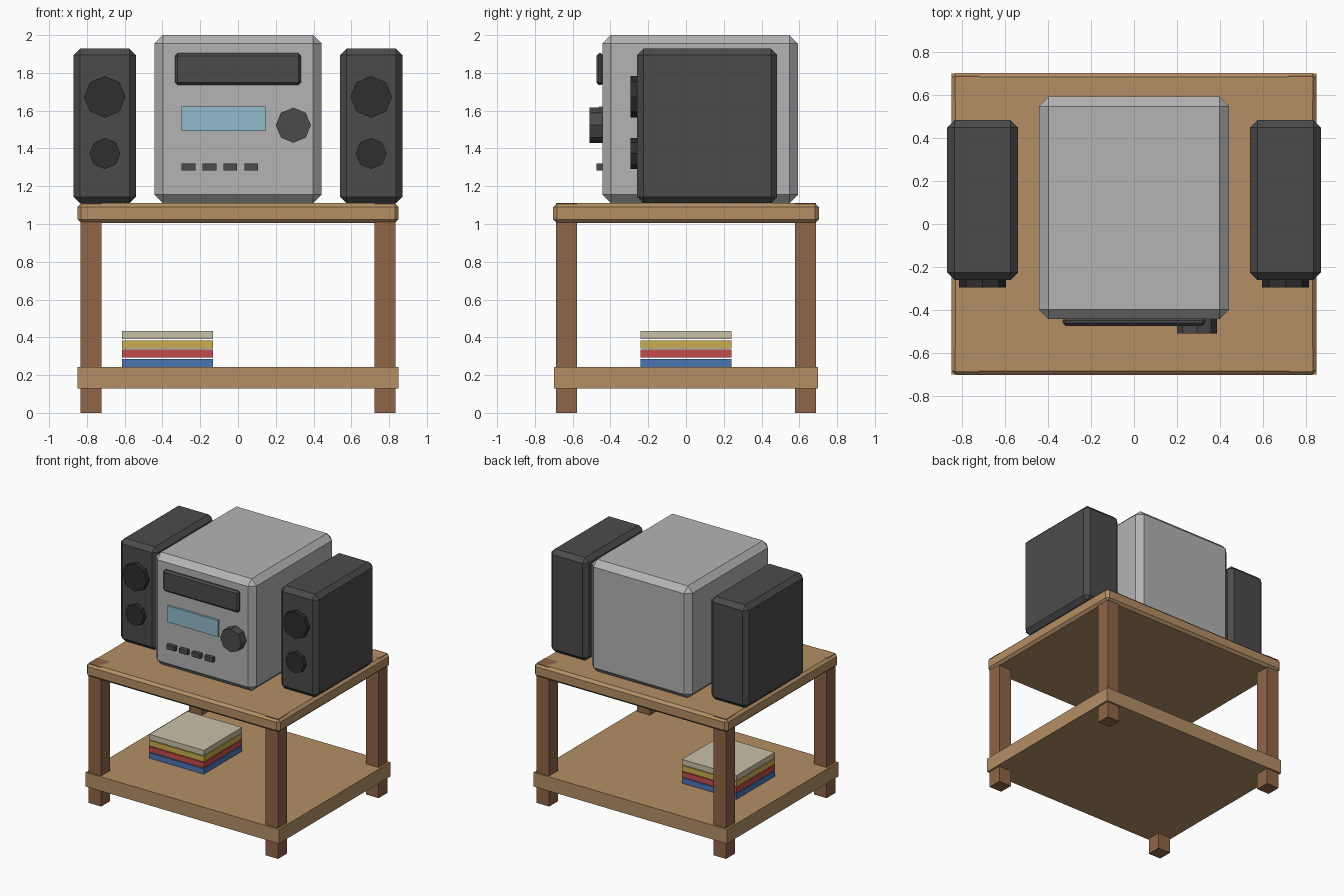
import bpy, bmesh, math
from mathutils import Matrix

if "Cube" in bpy.data.objects:
    bpy.data.objects.remove(bpy.data.objects["Cube"])


def srgb(r, g, b):
    def lin(c):
        c /= 255
        return c / 12.92 if c <= 0.04045 else ((c + 0.055) / 1.055) ** 2.4
    return (lin(r), lin(g), lin(b), 1)


def material(name, *rgb):
    m = bpy.data.materials.new(name)
    m.diffuse_color = srgb(*rgb)
    m.use_nodes = True
    m.node_tree.nodes["Principled BSDF"].inputs["Base Color"].default_value = m.diffuse_color
    return m


WOOD = material("light wood", 180, 143, 101)
LEG = material("brown wood", 144, 101, 71)
SILVER = material("silver grey", 180, 180, 180)
DARK = material("dark grey", 75, 75, 75)
BLACK = material("soft black", 46, 46, 46)
SCREEN = material("pale blue", 145, 187, 205)
BOOKS = [("blue", (75, 117, 180)), ("red", (197, 76, 76)),
         ("yellow", (203, 174, 80)), ("cream", (200, 192, 166))]


def finish(name, bm, mat):
    mesh = bpy.data.meshes.new(name)
    bm.to_mesh(mesh)
    bm.free()
    mesh.materials.append(mat)
    ob = bpy.data.objects.new(name, mesh)
    bpy.context.collection.objects.link(ob)
    return ob


def box(name, x, y, z, mat, chamfer=0):
    """Box from (min, max) ranges, with optional flat chamfer on all edges."""
    bm = bmesh.new()
    bmesh.ops.create_cube(bm, size=1)
    for v in bm.verts:
        v.co = [r[0] if c < 0 else r[1] for c, r in zip(v.co, (x, y, z))]
    if chamfer:
        bmesh.ops.bevel(bm, geom=bm.edges[:], offset=chamfer, segments=1,
                        affect='EDGES', profile=0.5)
    return finish(name, bm, mat)


def disc(name, x, z, radius, y, mat):
    """Eight-sided cylinder along y."""
    bm = bmesh.new()
    m = Matrix.Translation((x, sum(y) / 2, z)) @ Matrix.Rotation(math.pi / 2, 4, 'X')
    bmesh.ops.create_cone(bm, cap_ends=True, segments=8, radius1=radius,
                          radius2=radius, depth=y[1] - y[0], matrix=m)
    return finish(name, bm, mat)


# Table
box("table_top", (-.85, .85), (-.703, .703), (1.005, 1.11), WOOD, .02)
box("lower_shelf", (-.85, .85), (-.70, .70), (.13, .243), WOOD)
for sx, side in ((-1, "left"), (1, "right")):
    for sy, end in ((-1, "front"), (1, "back")):
        cx, cy = sx * .778, sy * .632
        box(f"{end}_{side}_leg", (cx - .056, cx + .056), (cy - .056, cy + .056),
            (0, 1.11), LEG)

# Stack of books on the shelf
for i, (colour, rgb) in enumerate(BOOKS):
    z = .243 + i * .049
    box(f"{colour}_book", (-.613, -.133), (-.24, .24), (z, z + .043),
        material(f"book {colour}", *rgb))

# Stereo body with front controls
box("stereo_body", (-.443, .443), (-.443, .593), (1.11, 2.0), SILVER, .045)
box("disc_slot", (-.333, .333), (-.474, -.435), (1.735, 1.904), DARK, .014)
box("display", (-.298, .145), (-.46, -.435), (1.493, 1.623), SCREEN)
disc("volume_knob", .293, 1.523, .093, (-.51, -.435), DARK)
for i in range(4):
    cx = -.262 + i * .111
    box(f"button_{i + 1}", (cx - .036, cx + .036), (-.473, -.435), (1.283, 1.32), DARK)

# Speakers
for s, side in ((-1, "left"), (1, "right")):
    cx = s * .705
    box(f"{side}_speaker", (cx - .165, cx + .165), (-.26, .483), (1.11, 1.928), DARK, .034)
    disc(f"{side}_woofer", cx, 1.673, .11, (-.295, -.25), BLACK)
    disc(f"{side}_tweeter", cx, 1.373, .082, (-.295, -.25), BLACK)
